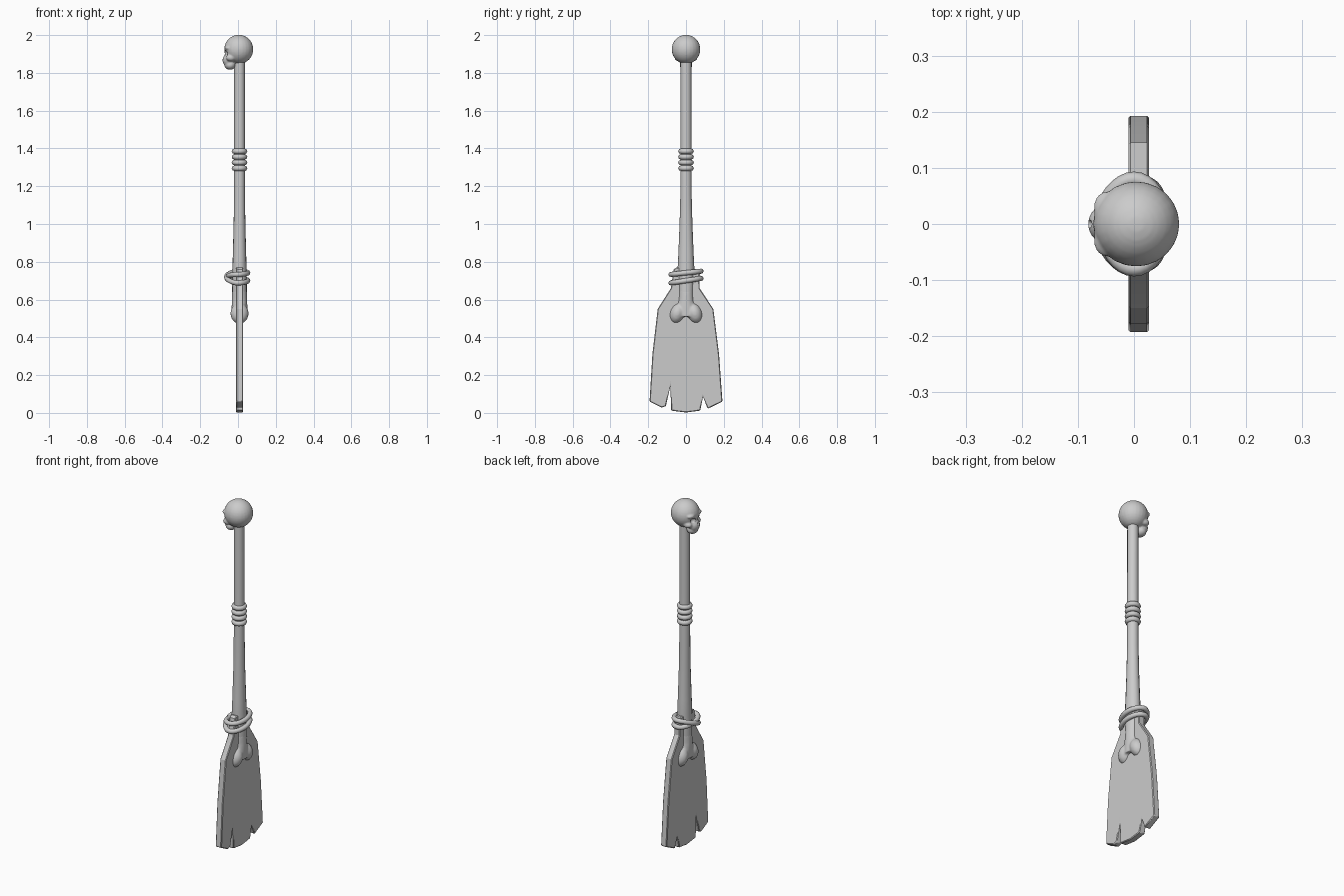
import bpy, bmesh
from math import sin, cos, pi, radians
from mathutils import Matrix, Vector

if "Cube" in bpy.data.objects:
    bpy.data.objects.remove(bpy.data.objects["Cube"])

CX = 0.008  # shaft and blade axis


def finish(bm, name, angle=40):
    bmesh.ops.recalc_face_normals(bm, faces=bm.faces)
    me = bpy.data.meshes.new(name)
    bm.to_mesh(me)
    bm.free()
    ob = bpy.data.objects.new(name, me)
    bpy.context.collection.objects.link(ob)
    bpy.ops.object.select_all(action='DESELECT')
    ob.select_set(True)
    bpy.context.view_layer.objects.active = ob
    bpy.ops.object.shade_smooth_by_angle(angle=radians(angle))
    return ob


def blob(bm, c, r, tilt=0):
    m = Matrix.Translation(c) @ Matrix.Rotation(tilt, 4, 'X') @ Matrix.Diagonal((*r, 1))
    bmesh.ops.create_uvsphere(bm, u_segments=24, v_segments=16, radius=1, matrix=m)


def loft(bm, sections, n=16):
    rings = [[bm.verts.new((CX + rx * cos(2 * pi * i / n), ry * sin(2 * pi * i / n), z))
              for i in range(n)] for z, rx, ry in sections]
    for a, b in zip(rings, rings[1:]):
        for i in range(n):
            bm.faces.new((a[i], a[(i + 1) % n], b[(i + 1) % n], b[i]))
    bm.faces.new(rings[0])
    bm.faces.new(rings[-1])


def tube(name, points, radius, sides=8):
    # closed tube swept along a loop of points
    bm = bmesh.new()
    n = len(points)
    rings = []
    for i, p in enumerate(points):
        t = (points[(i + 1) % n] - points[i - 1]).normalized()
        u = t.cross(Vector((0, 0, 1))).normalized()
        v = u.cross(t)
        rings.append([bm.verts.new(p + radius * (u * cos(2 * pi * k / sides) + v * sin(2 * pi * k / sides)))
                      for k in range(sides)])
    for i in range(n):
        a, b = rings[i], rings[(i + 1) % n]
        for k in range(sides):
            bm.faces.new((a[k], a[(k + 1) % sides], b[(k + 1) % sides], b[k]))
    return finish(bm, name, 60)


def fuse(ob, voxel, smooth):
    # melt overlapping lumps into one skin
    m = ob.modifiers.new("fuse", 'REMESH')
    m.mode, m.voxel_size, m.use_smooth_shade = 'VOXEL', voxel, True
    s = ob.modifiers.new("soften", 'SMOOTH')
    s.factor, s.iterations = 0.5, smooth


# bone shaft, flaring towards the blade
bm = bmesh.new()
loft(bm, [(0.64, 0.039, 0.040), (0.75, 0.038, 0.045), (0.85, 0.035, 0.040),
          (1.0, 0.031, 0.034), (1.15, 0.029, 0.030), (1.5, 0.029, 0.029), (1.88, 0.028, 0.029)])
finish(bm, "bone_shaft")

# knobbly lower end of the bone
bm = bmesh.new()
loft(bm, [(0.51, 0.042, 0.055), (0.56, 0.042, 0.052), (0.60, 0.041, 0.042), (0.65, 0.039, 0.040)])
for s in (-1, 1):
    blob(bm, (CX, s * 0.046, 0.527), (0.048, 0.041, 0.056), s * 0.3)
fuse(finish(bm, "bone_end"), 0.006, 4)

# flat blade with splintered bottom edge
outline = [(-0.065, 0.76), (-0.05, 0.77), (0.055, 0.76), (0.07, 0.745), (0.072, 0.66), (0.145, 0.55),
           (0.175, 0.31), (0.193, 0.06), (0.115, 0.022), (0.09, 0.085), (0.075, 0.012),
           (0.0, 0.002), (-0.078, 0.012), (-0.083, 0.14), (-0.107, 0.035), (-0.13, 0.028),
           (-0.193, 0.06), (-0.178, 0.31), (-0.15, 0.55), (-0.08, 0.66)]
bm = bmesh.new()
face = bm.faces.new([bm.verts.new((CX - 0.018, y, z)) for y, z in outline])
ext = bmesh.ops.extrude_face_region(bm, geom=[face])
bmesh.ops.translate(bm, vec=(0.037, 0, 0),
                    verts=[g for g in ext["geom"] if isinstance(g, bmesh.types.BMVert)])
blade = finish(bm, "blade", 25)
bev = blade.modifiers.new("edge", 'BEVEL')
bev.width, bev.segments, bev.limit_method, bev.angle_limit = 0.004, 1, 'ANGLE', radians(60)

# stacked grip rings
for i in range(4):
    z = 1.295 + i * 0.03
    tube(f"grip_ring_{i + 1}", [Vector((CX + 0.027 * cos(2 * pi * k / 24), 0.027 * sin(2 * pi * k / 24), z))
                                for k in range(24)], 0.0145)

# lashing: two rising turns, crossing itself on the way back down
heights = [0.688, 0.712, 0.733, 0.750, 0.688]
pts = []
for k in range(64):
    h, f = divmod(k / 16, 1)
    f = (1 - cos(pi * f)) / 2
    z = heights[int(h)] * (1 - f) + heights[int(h) + 1] * f
    a = -pi / 2 + k * pi / 16
    out = 0.009 * sin(pi * f) if h == 3 else 0
    pts.append(Vector(((0.052 + out) * cos(a), 0.08 * sin(a), z)))
tube("rope_lashing", pts, 0.0135)

# skull, looking towards -x
bm = bmesh.new()
blob(bm, (0.004, 0, 1.9245), (0.077, 0.076, 0.077))
blob(bm, (-0.052, 0, 1.868), (0.030, 0.034, 0.034))
blob(bm, (-0.042, 0, 1.842), (0.030, 0.034, 0.026))
for s in (-1, 1):
    blob(bm, (-0.038, s * 0.040, 1.880), (0.026, 0.020, 0.018))
    blob(bm, (-0.050, s * 0.030, 1.932), (0.022, 0.028, 0.012))
skull = finish(bm, "skull")

# eye and nose hollows
bm = bmesh.new()
for s in (-1, 1):
    blob(bm, (-0.074, s * 0.030, 1.904), (0.022, 0.019, 0.017))
blob(bm, (-0.086, 0, 1.882), (0.013, 0.009, 0.012))
hollows = finish(bm, "skull_hollows_cutter")
hollows.hide_render = True
hollows.hide_viewport = True
fuse(skull, 0.005, 3)
cut = skull.modifiers.new("hollows", 'BOOLEAN')
cut.operation, cut.object = 'DIFFERENCE', hollows
